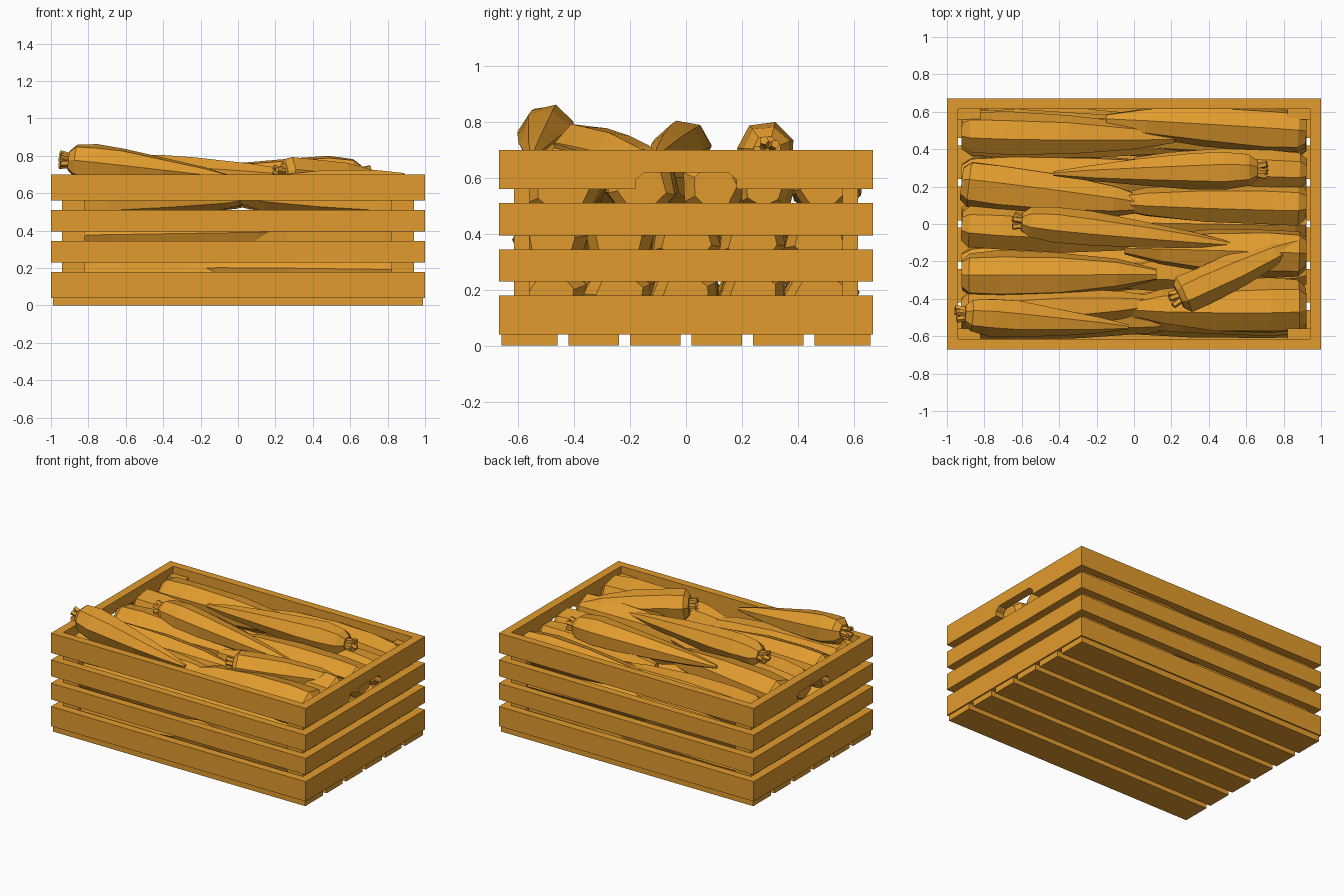
import bpy, bmesh, random
from math import cos, sin, tau
from mathutils import Vector

if "Cube" in bpy.data.objects:
    bpy.data.objects.remove(bpy.data.objects["Cube"], do_unlink=True)
random.seed(4)

amber = bpy.data.materials.new("amber_orange")
amber.use_nodes = True
COLOUR = (0.76, 0.33, 0.027, 1)
amber.diffuse_color = COLOUR
amber.node_tree.nodes["Principled BSDF"].inputs["Base Color"].default_value = COLOUR


def finish(name, bm):
    bmesh.ops.recalc_face_normals(bm, faces=bm.faces)
    mesh = bpy.data.meshes.new(name)
    bm.to_mesh(mesh)
    bm.free()
    mesh.materials.append(amber)
    obj = bpy.data.objects.new(name, mesh)
    bpy.context.collection.objects.link(obj)
    return obj


def box(name, low, high):
    low, high = Vector(low), Vector(high)
    bm = bmesh.new()
    bmesh.ops.create_cube(bm, size=1)
    for v in bm.verts:
        v.co = (low + high) / 2 + v.co * (high - low)
    return finish(name, bm)


def add_rings(bm, head, tip, radius, profile, sides, wobble):
    """Faceted tapering body from head to tip; profile holds (along, width)."""
    axis = tip - head
    turn = axis.to_track_quat("Z", "Y")
    phase = random.uniform(0, tau)
    rings = []
    for along, width in profile:
        centre = head + axis * along
        ring = []
        for i in range(sides):
            a = phase + tau * i / sides
            r = radius * width * random.uniform(1 - wobble, 1 + wobble)
            ring.append(bm.verts.new(centre + turn @ Vector((r * cos(a), r * sin(a), 0))))
        rings.append(ring)
    for a, b in zip(rings, rings[1:]):
        for i in range(sides):
            j = (i + 1) % sides
            bm.faces.new((a[i], a[j], b[j], b[i]))
    bm.faces.new(rings[0])
    bm.faces.new(rings[-1])


SLIM = [(0, .5), (.04, .85), (.16, 1), (.32, .95), (.58, .7), (.82, .42), (1, .12)]
STOUT = [(0, .7), (.04, 1), (.2, 1.06), (.5, .97), (.8, .68), (1, .25)]


def carrot(name, head, tip, radius, profile, stalks=False):
    head, tip = Vector(head), Vector(tip)
    bm = bmesh.new()
    add_rings(bm, head, tip, radius, profile, 7, .06)
    if stalks:
        # Trimmed leaf stalks around the crown
        back = (head - tip).normalized()
        side = back.cross(Vector((0, 0, 1))).normalized()
        up = side.cross(back)
        for i in range(5):
            out = side * cos(tau * i / 5) + up * sin(tau * i / 5)
            start = head + out * .022 - back * .01
            end = head + out * .036 + back * random.uniform(.04, .055)
            add_rings(bm, start, end, .019, [(0, 1), (1, .85)], 5, .05)
    return finish(name, bm)


# Bottom slats
for i, (y0, y1) in enumerate([(.02, .20), (.24, .42), (.46, .66)]):
    box(f"bottom_slat_back_{i}", (-.99, y0, 0), (.99, y1, .04))
    box(f"bottom_slat_front_{i}", (-.99, -y1, 0), (.99, -y0, .04))

# Side and end boards
BOARDS = [(.04, .18), (.23, .345), (.395, .51), (.56, .70)]
for row, (z0, z1) in enumerate(BOARDS):
    for s, name in ((-1, "front"), (1, "back")):
        box(f"{name}_board_{row}", (-1, min(s * .67, s * .615), z0), (1, max(s * .67, s * .615), z1))
    if row < 3:
        for s, name in ((-1, "right"), (1, "left")):
            box(f"{name}_board_{row}", (min(s, s * .94), -.615, z0), (max(s, s * .94), .615, z1))

# Top end boards with a hand hold cut in the lower edge
half = [(.18, .56), (.18, .595), (.15, .62)]
outline = ([(-.615, .56)] + [(-y, z) for y, z in half]
           + half[::-1] + [(.615, .56), (.615, .70), (-.615, .70)])
for s, name in ((-1, "right"), (1, "left")):
    bm = bmesh.new()
    face = bm.faces.new([bm.verts.new((s * .94, y, z)) for y, z in outline])
    solid = bmesh.ops.extrude_face_region(bm, geom=[face])
    moved = [g for g in solid["geom"] if isinstance(g, bmesh.types.BMVert)]
    bmesh.ops.translate(bm, vec=(s * .06, 0, 0), verts=moved)
    finish(f"{name}_handle_board", bm)

# Corner posts
for sx in (-1, 1):
    for sy in (-1, 1):
        xs, ys = sorted((sx * .82, sx * .94)), sorted((sy * .56, sy * .615))
        box(f"corner_post_{'left' if sx > 0 else 'right'}_{'back' if sy > 0 else 'front'}",
            (xs[0], ys[0], .04), (xs[1], ys[1], .65))

# Two packed lower layers, pairs lying head to tail
for layer, z in enumerate((.175, .375)):
    for row in range(5):
        y = -.48 + row * .24
        for s in (-1, 1):
            shift = s * .02 * (1 if (row + layer) % 2 else -1)
            carrot(f"packed_carrot_{layer}_{row}_{'left' if s > 0 else 'right'}",
                   (s * .92, y, z), (-s * random.uniform(.3, .6), y + shift, z + .02),
                   .125, STOUT)

# Upper layer: head side, head y, tip x, tip y, radius
UPPER = [
    (-1, .49, .22, .46, .11), (1, .49, -.15, .56, .115),
    (-1, .22, .10, .10, .125), (1, .28, .00, .33, .10),
    (1, .10, -.15, .12, .115), (-1, -.01, .15, -.08, .115),
    (1, -.16, -.05, -.13, .125), (-1, -.27, .12, -.27, .12),
    (1, -.44, -.05, -.45, .14), (-1, -.49, .15, -.42, .115),
]
for i, (s, y0, x1, y1, radius) in enumerate(UPPER):
    carrot(f"upper_carrot_{i}", (s * .92, y0, .57), (x1, y1, .60), radius, STOUT)

# Loose carrots on top
LOOSE = [
    ((-.905, -.485, .775), (-.03, -.55, .68), .105, SLIM),
    ((.66, .29, .70), (-.43, .27, .69), .105, SLIM),
    ((-.60, .01, .715), (.53, -.11, .67), .10, SLIM),
    ((.24, -.39, .70), (.88, -.10, .64), .10, STOUT),
]
for i, (head, tip, radius, profile) in enumerate(LOOSE):
    carrot(f"loose_carrot_{i}", head, tip, radius, profile, True)
